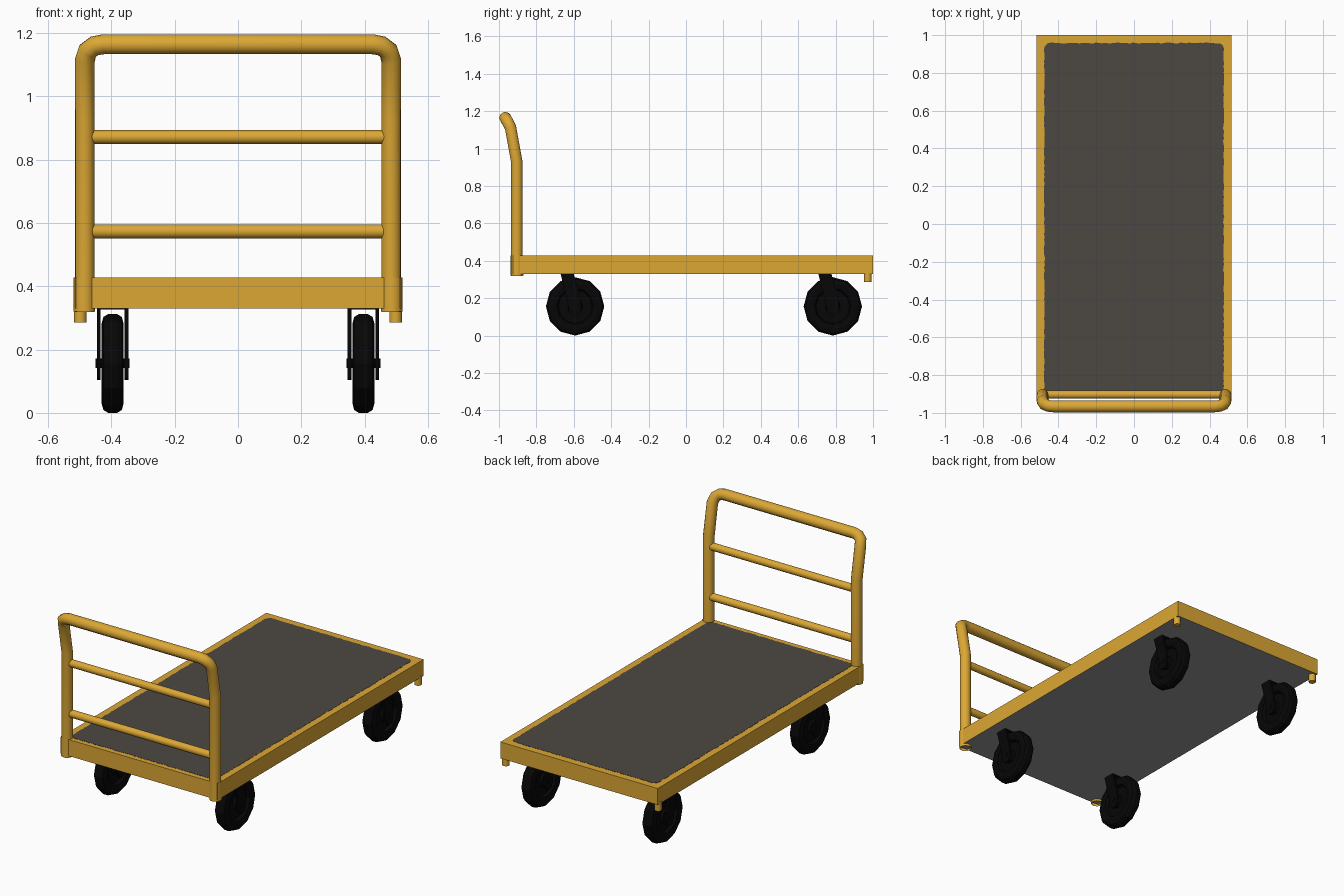
import bpy, bmesh, math, random
from mathutils import Matrix, Vector

if "Cube" in bpy.data.objects:
    bpy.data.objects.remove(bpy.data.objects["Cube"])

random.seed(3)


def material(name, rgb):
    m = bpy.data.materials.new(name)
    m.diffuse_color = (*rgb, 1)
    m.use_nodes = True
    m.node_tree.nodes["Principled BSDF"].inputs["Base Color"].default_value = m.diffuse_color
    return m


GOLD = material("golden yellow", (0.72, 0.39, 0.035))
MAT = material("mat grey", (0.073, 0.065, 0.056))
UNDER = material("underside grey", (0.31, 0.305, 0.30))
BLACK = material("rubber black", (0.002, 0.002, 0.002))


def finish(name, bm, mats, smooth=None):
    bmesh.ops.recalc_face_normals(bm, faces=bm.faces[:])
    me = bpy.data.meshes.new(name)
    bm.to_mesh(me)
    bm.free()
    ob = bpy.data.objects.new(name, me)
    bpy.context.collection.objects.link(ob)
    for m in mats:
        me.materials.append(m)
    if smooth:
        shade(ob, smooth)
    return ob


def shade(ob, deg):
    bpy.ops.object.select_all(action='DESELECT')
    ob.select_set(True)
    bpy.context.view_layer.objects.active = ob
    bpy.ops.object.shade_smooth_by_angle(angle=math.radians(deg))


def add_box(bm, lo, hi):
    lo, hi = Vector(lo), Vector(hi)
    bmesh.ops.create_cube(bm, size=1, matrix=Matrix.Translation((lo + hi) / 2)
                          @ Matrix.Diagonal((*(hi - lo), 1)))


def add_cyl(bm, a, b, r, sides=14, caps=True):
    a, b = Vector(a), Vector(b)
    rot = (b - a).to_track_quat('Z', 'Y').to_matrix().to_4x4()
    bmesh.ops.create_cone(bm, cap_ends=caps, segments=sides, radius1=r, radius2=r,
                          depth=(b - a).length, matrix=Matrix.Translation((a + b) / 2) @ rot)


def extrude_x(bm, pts, x0, x1):
    f = bm.faces.new([bm.verts.new((x0, y, z)) for y, z in pts])
    r = bmesh.ops.extrude_face_region(bm, geom=[f])
    # the starting face stays as the near cap
    bmesh.ops.translate(bm, vec=(x1 - x0, 0, 0),
                        verts=[v for v in r['geom'] if isinstance(v, bmesh.types.BMVert)])


# Deck with grey underside
bm = bmesh.new()
add_box(bm, (-0.515, -0.925, 0.33), (0.515, 1.0, 0.427))
bmesh.ops.recalc_face_normals(bm, faces=bm.faces[:])
for f in bm.faces:
    f.material_index = 1 if f.normal.z < -0.5 else 0
finish("deck", bm, [GOLD, UNDER])

# Deck mat with a slightly rough edge
bm = bmesh.new()
x, y0, y1, c, step = 0.475, -0.895, 0.958, 0.02, 0.015
corners = [(-x + c, y0), (x - c, y0), (x, y0 + c), (x, y1 - c),
           (x - c, y1), (-x + c, y1), (-x, y1 - c), (-x, y0 + c)]
ring = []
for i, p in enumerate(corners):
    a, b = Vector(p), Vector(corners[(i + 1) % 8])
    n = max(1, round((b - a).length / step))
    for k in range(n):
        q = a.lerp(b, k / n)
        ring.append((q.x + random.uniform(-.003, .003), q.y + random.uniform(-.003, .003)))
low = [bm.verts.new((px, py, 0.4265)) for px, py in ring]
top = [bm.verts.new((px, py, 0.4282)) for px, py in ring]
bm.faces.new(top)
for i in range(len(ring)):
    j = (i + 1) % len(ring)
    bm.faces.new((low[i], low[j], top[j], top[i]))
finish("deck_mat", bm, [MAT])

# Bent push handle
half = [(0.484, -0.905, 0.319), (0.484, -0.905, 0.93), (0.484, -0.938, 1.112),
        (0.475, -0.954, 1.143), (0.453, -0.963, 1.159), (0.425, -0.966, 1.164)]
path = [(-px, py, pz) for px, py, pz in half] + half[::-1]
cu = bpy.data.curves.new("push_handle", 'CURVE')
cu.dimensions = '3D'
cu.bevel_depth = 0.0315
cu.bevel_resolution = 5
sp = cu.splines.new('POLY')
sp.points.add(len(path) - 1)
for p, co in zip(sp.points, path):
    p.co = (*co, 1)
handle = bpy.data.objects.new("push_handle", cu)
bpy.context.collection.objects.link(handle)
cu.materials.append(GOLD)
bpy.ops.object.select_all(action='DESELECT')
bpy.context.view_layer.objects.active = handle
handle.select_set(True)
bpy.ops.object.convert(target='MESH')
shade(bpy.context.view_layer.objects.active, 35)

# Cross rails
for name, z in (("lower_rail", 0.573), ("upper_rail", 0.871)):
    bm = bmesh.new()
    add_cyl(bm, (-0.465, -0.903, z), (0.465, -0.903, z), 0.022)
    finish(name, bm, [GOLD], 35)

# Handle sockets and rear corner stubs
for side, s in (("left", -1), ("right", 1)):
    bm = bmesh.new()
    add_cyl(bm, (s * 0.486, -0.903, 0.32), (s * 0.486, -0.903, 0.427), 0.034, 16, False)
    finish(side + "_handle_socket", bm, [GOLD], 35)
    bm = bmesh.new()
    add_cyl(bm, (s * 0.498, 0.972, 0.286), (s * 0.498, 0.972, 0.34), 0.02)
    finish(side + "_corner_stub", bm, [GOLD], 35)

# Casters: lathed wheel, axle and slanted fork
TYRE = [(0.0, 0.026), (0.035, 0.026), (0.04, 0.012), (0.09, 0.012), (0.098, 0.03),
        (0.125, 0.035), (0.147, 0.029), (0.156, 0.014)]
PROFILE = TYRE + [(r, -w) for r, w in reversed(TYRE)]
AZ, N = 0.156, 12
for end, cy in (("front", -0.593), ("rear", 0.785)):
    for side, s in (("left", -1), ("right", 1)):
        cx = s * 0.396
        bm = bmesh.new()
        rings = []
        for r, w in PROFILE:
            rings.append([bm.verts.new((cx + w, cy + r * math.cos(2 * math.pi * k / N),
                                        AZ + r * math.sin(2 * math.pi * k / N)))
                          for k in range(N)])
        for ra, rb in zip(rings, rings[1:]):
            for k in range(N):
                bm.faces.new((ra[k], ra[(k + 1) % N], rb[(k + 1) % N], rb[k]))
        bmesh.ops.remove_doubles(bm, verts=bm.verts[:], dist=1e-5)
        finish(f"{end}_{side}_wheel", bm, [BLACK])

        bm = bmesh.new()
        arm = [(cy - 0.078, 0.332), (cy - 0.008, 0.332), (cy + 0.028, 0.2),
               (cy + 0.033, 0.14), (cy + 0.02, 0.11), (cy, 0.104),
               (cy - 0.02, 0.11), (cy - 0.033, 0.14), (cy - 0.045, 0.2)]
        for o in (-0.046, 0.042):
            extrude_x(bm, arm, cx + o - 0.004, cx + o + 0.008)
        # fork crown under the deck
        add_box(bm, (cx - 0.05, cy - 0.076, 0.327), (cx + 0.05, cy - 0.008, 0.335))
        add_cyl(bm, (cx - 0.054, cy, AZ), (cx + 0.054, cy, AZ), 0.015, 8)
        finish(f"{end}_{side}_fork", bm, [BLACK])
